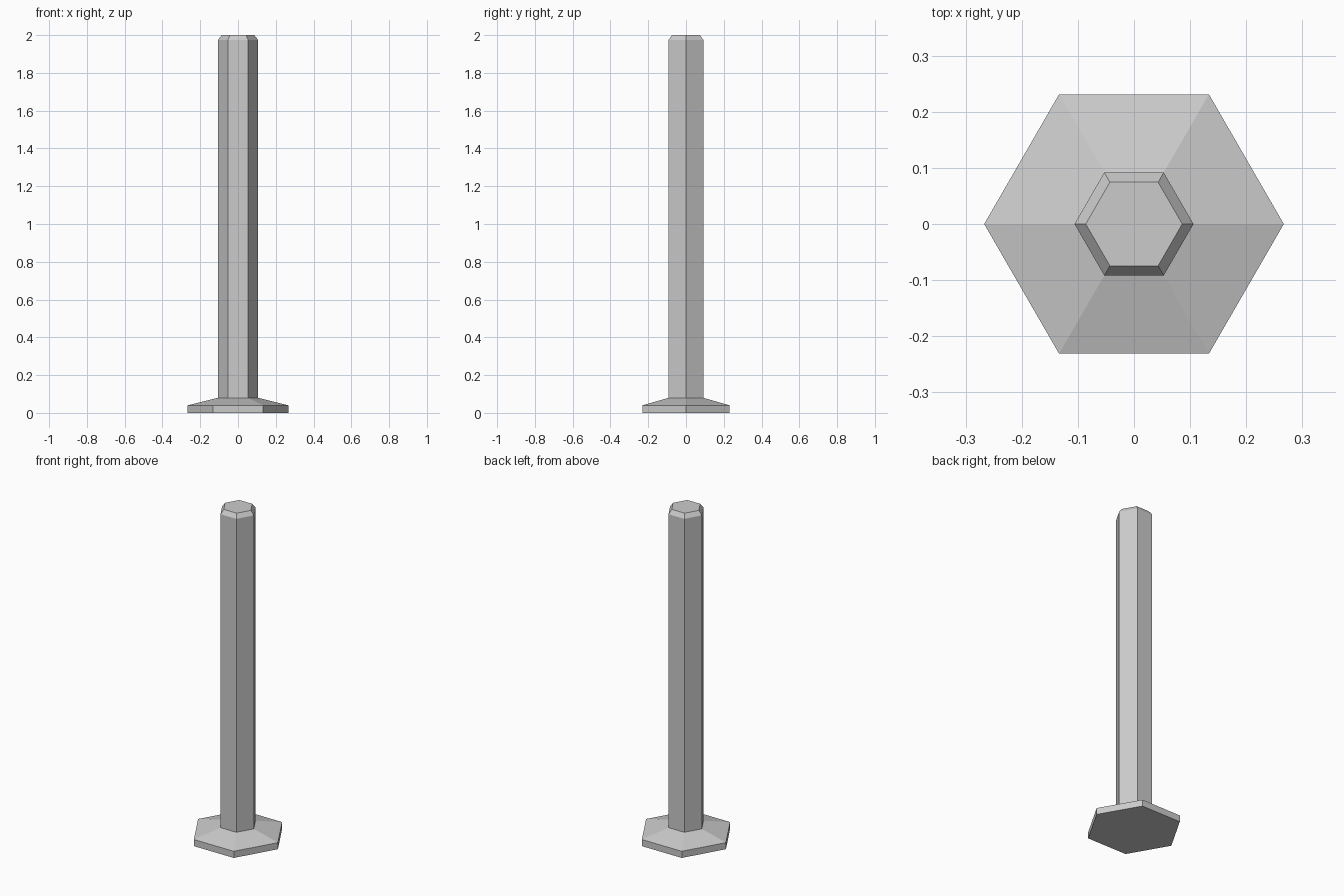
import bpy
import bmesh
from math import cos, sin, pi

cube = bpy.data.objects.get("Cube")
if cube:
    bpy.data.objects.remove(cube, do_unlink=True)

grey = bpy.data.materials.new("plain grey")
grey.use_nodes = True
colour = (0.6, 0.6, 0.6, 1)
grey.diffuse_color = colour
grey.node_tree.nodes["Principled BSDF"].inputs["Base Color"].default_value = colour

SIDES = 6


def hex_stack(name, profile):
    """Join hexagonal rings, given as (corner radius, height), into a closed solid."""
    bm = bmesh.new()
    rings = [[bm.verts.new((r * cos(2 * pi * i / SIDES), r * sin(2 * pi * i / SIDES), z))
              for i in range(SIDES)] for r, z in profile]
    for low, high in zip(rings, rings[1:]):
        for i in range(SIDES):
            j = (i + 1) % SIDES
            bm.faces.new((low[i], low[j], high[j], high[i]))
    bm.faces.new(rings[0][::-1])
    bm.faces.new(rings[-1])
    mesh = bpy.data.meshes.new(name)
    bm.to_mesh(mesh)
    bm.free()
    mesh.materials.append(grey)
    obj = bpy.data.objects.new(name, mesh)
    bpy.context.collection.objects.link(obj)
    return obj


# One solid: flat foot, sloped shoulder, tall shaft and chamfered top
hex_stack("hexagonal_post", [
    (0.267, 0), (0.267, 0.04),
    (0.106, 0.08), (0.106, 1.975),
    (0.086, 2),
])
